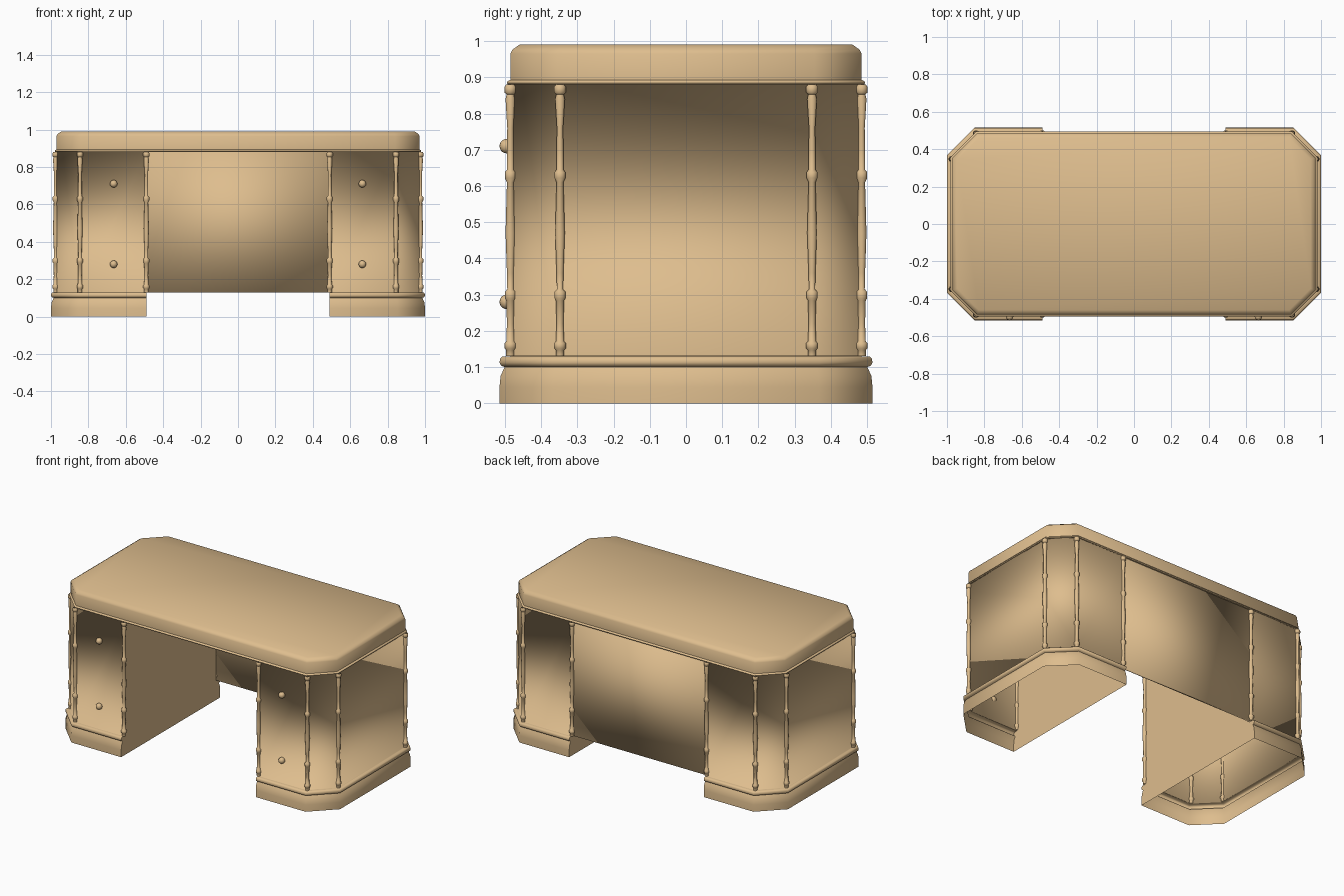
import bpy, bmesh, math

if "Cube" in bpy.data.objects:
    bpy.data.objects.remove(bpy.data.objects["Cube"])

wood = bpy.data.materials.new("tan wood")
wood.diffuse_color = (0.73, 0.51, 0.27, 1)
wood.use_nodes = True
wood.node_tree.nodes["Principled BSDF"].inputs["Base Color"].default_value = wood.diffuse_color


def finish(bm, name, angle=None):
    """Turn a bmesh into a smooth object; angle keeps steeper edges sharp."""
    me = bpy.data.meshes.new(name)
    bm.to_mesh(me)
    bm.free()
    me.materials.append(wood)
    ob = bpy.data.objects.new(name, me)
    bpy.context.collection.objects.link(ob)
    for p in me.polygons:
        p.use_smooth = True
    if angle:
        bpy.ops.object.select_all(action='DESELECT')
        ob.select_set(True)
        bpy.context.view_layer.objects.active = ob
        bpy.ops.object.shade_smooth_by_angle(angle=math.radians(angle))
    return ob


def half_outline(o, inner=0.49):
    """Right-hand chamfered outline, front to back, grown outward by o."""
    X, Y, k = 0.97 + o, 0.485 + o, 0.414 * o
    a, b = 0.84 + k, 0.355 + k
    return [(inner, -Y), (a, -Y), (X, -b), (X, b), (a, Y), (inner, Y)]


def full_outline(o):
    """Chamfered rectangle for the desk top."""
    h = half_outline(o)[1:5]
    return h + [(-x, -y) for x, y in h]


def loft(bm, outline, rings, closed, side=1):
    """Skin the outline through (offset, height) rings."""
    rows = [[bm.verts.new((x * side, y, z)) for x, y in outline(o)] for o, z in rings]
    n = len(rows[0])
    for r0, r1 in zip(rows, rows[1:]):
        for i in range(n if closed else n - 1):
            j = (i + 1) % n
            f = [r0[i], r0[j], r1[j], r1[i]]
            bm.faces.new(f if side > 0 else f[::-1])
    return rows


def lathe(name, profile, loc, steps=10):
    """Turned part around the vertical axis from (radius, height) pairs."""
    bm = bmesh.new()
    rows = [[bm.verts.new((loc[0] + r * math.cos(t * math.tau / steps),
                           loc[1] + r * math.sin(t * math.tau / steps), z))
             for t in range(steps)] for r, z in profile]
    for r0, r1 in zip(rows, rows[1:]):
        for i in range(steps):
            j = (i + 1) % steps
            bm.faces.new((r0[i], r0[j], r1[j], r1[i]))
    return finish(bm, name, 50)


# Desk top: thin lip, upright edge, chamfered rim, flat surface
bm = bmesh.new()
rows = loft(bm, full_outline, [(0.0, 0.88), (0.007, 0.88), (0.01, 0.885), (0.007, 0.89),
                               (0, 0.893), (0, 0.965), (-0.006, 0.977), (-0.025, 0.99)], True)
bm.faces.new(rows[-1])
bm.faces.new(rows[0][::-1])
finish(bm, "desk_top", 50)

PLINTH = [(0.03, 0), (0.03, 0.045), (0.027, 0.075), (0.016, 0.1), (0.026, 0.104),
          (0.03, 0.112), (0.028, 0.124), (0.022, 0.129), (0.0, 0.129)]
COLUMN = [(0.012, 0.13), (0.012, 0.147), (0.017, 0.152), (0.017, 0.166), (0.012, 0.171),
          (0.010, 0.22), (0.012, 0.284), (0.016, 0.29), (0.016, 0.308), (0.009, 0.315),
          (0.010, 0.36), (0.014, 0.47), (0.010, 0.61), (0.016, 0.622), (0.016, 0.638),
          (0.010, 0.645), (0.010, 0.70), (0.009, 0.76), (0.014, 0.84), (0.011, 0.853),
          (0.017, 0.858), (0.017, 0.874), (0.012, 0.88)]

for side, tag in ((1, "right"), (-1, "left")):
    # Plinth: moulded skirt, open underneath
    bm = bmesh.new()
    loft(bm, half_outline, PLINTH, False, side)
    finish(bm, tag + "_plinth", 50)

    # Pedestal walls, softly shaded into ledges above and below
    bm = bmesh.new()
    loft(bm, half_outline, [(0.012, 0.13), (0, 0.13), (0, 0.88), (0.006, 0.88)], False, side)
    finish(bm, tag + "_pedestal")

    # Kneehole wall, following the plinth moulding at its ends
    bm = bmesh.new()
    prof = [(0.485 + o, z) for o, z in PLINTH] + [(0.485, 0.88)]
    pts = [(y, z) for y, z in prof] + [(-y, z) for y, z in prof[::-1]]
    f = [bm.verts.new((0.49 * side, y, z)) for y, z in pts]
    bm.faces.new(f[::-1] if side > 0 else f)
    finish(bm, tag + "_kneehole_wall", 30)

    # Turned columns at the pedestal corners
    for sy in (-1, 1):
        for x, y in ((0.49, 0.485), (0.845, 0.485), (0.975, 0.348)):
            lathe(tag + "_column", COLUMN, (x * side, y * sy))

    # Round knobs on the front
    for z in (0.71, 0.28):
        bm = bmesh.new()
        bmesh.ops.create_uvsphere(bm, u_segments=16, v_segments=10, radius=0.02)
        bmesh.ops.translate(bm, vec=(0.665 * side, -0.495, z), verts=bm.verts)
        finish(bm, tag + "_knob")

# Thin modesty panel closing the back of the kneehole
bm = bmesh.new()
bmesh.ops.create_cube(bm, size=1)
bmesh.ops.scale(bm, vec=(0.98, 0.012, 0.75), verts=bm.verts)
bmesh.ops.translate(bm, vec=(0, 0.476, 0.505), verts=bm.verts)
finish(bm, "modesty_panel")
